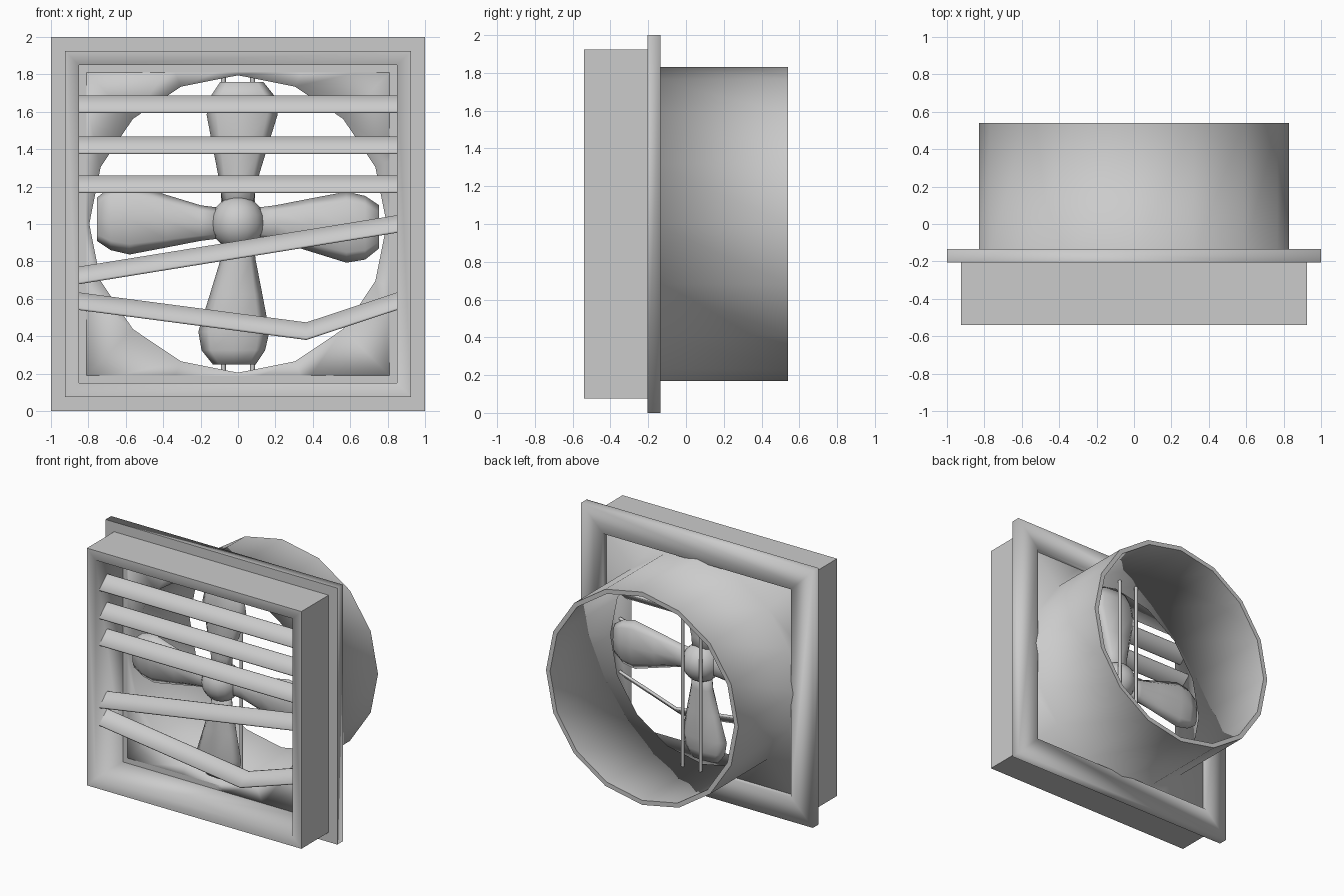
import bpy, bmesh
from math import sin, cos, pi
from mathutils import Matrix, Vector

if "Cube" in bpy.data.objects:
    bpy.data.objects.remove(bpy.data.objects["Cube"])

CZ = 1.0  # height of the fan axis


def make(name, bm, smooth):
    """smooth: function of face index -> bool"""
    bmesh.ops.recalc_face_normals(bm, faces=bm.faces[:])
    bm.faces.index_update()
    for f in bm.faces:
        f.smooth = smooth(f.index)
    me = bpy.data.meshes.new(name)
    bm.to_mesh(me)
    bm.free()
    ob = bpy.data.objects.new(name, me)
    bpy.context.collection.objects.link(ob)
    return ob


def loft(bm, loops, ring=False, caps=False):
    """Bridge equal-length loops; ring joins last to first."""
    vs = [[bm.verts.new(p) for p in lp] for lp in loops]
    n = len(loops[0])
    pairs = list(zip(vs, vs[1:] + ([vs[0]] if ring else [])))
    for a, b in pairs:
        for i in range(n):
            j = (i + 1) % n
            bm.faces.new((a[i], a[j], b[j], b[i]))
    if caps:
        bm.faces.new(vs[0])
        bm.faces.new(vs[-1])


def square(h, y):
    return [(x * h, y, CZ + z * h) for x, z in ((-1, -1), (1, -1), (1, 1), (-1, 1))]


def circle(r, y, squared=False, n=16):
    pts = []
    for i in range(n):
        c, s = cos(2 * pi * i / n), sin(2 * pi * i / n)
        k = r / max(abs(c), abs(s)) if squared else r
        pts.append((k * c, y, CZ + k * s))
    return pts


# front bezel: smooth front band and inner wall, flat outer wall
bm = bmesh.new()
loft(bm, [square(.925, -.2), square(.925, -.54), square(.85, -.54), square(.85, -.2)], ring=True)
make("front_bezel", bm, lambda i: 4 <= i < 12)

# wall flange
bm = bmesh.new()
loft(bm, [square(1, -.205), square(1, -.135), square(.81, -.135), square(.81, -.205)], ring=True)
make("wall_flange", bm, lambda i: i < 12)

# back plate flowing into the 16-sided duct
bm = bmesh.new()
loft(bm, [circle(.86, -.205, True), circle(.795, -.205), circle(.795, .54),
          circle(.83, .54), circle(.83, -.175), circle(.86, -.175, True)], ring=True)
make("back_plate_and_duct", bm, lambda i: not 32 <= i < 48)

# louvre slats: tilted thin boards following (x, z) paths
PATHS = [
    [(-.85, 1.64), (.85, 1.64)],
    [(-.85, 1.42), (.85, 1.42)],
    [(-.85, 1.212), (.85, 1.212)],
    [(-.85, .725), (.85, 1.0)],
    [(-.85, .587), (.365, .427), (.85, .587)],
]
PROFILE = [(-.49, -.047), (-.475, -.047), (-.385, .035), (-.39, .047), (-.405, .047), (-.495, -.035)]
for k, path in enumerate(PATHS):
    bm = bmesh.new()
    loft(bm, [[(x, y, z + dz) for y, dz in PROFILE] for x, z in path], caps=True)
    make(f"louvre_slat_{k + 1}", bm, lambda i, n=6 * (len(path) - 1): i < n)

# fan hub
HUB = Vector((0, -.2, CZ + .005))
bm = bmesh.new()
bmesh.ops.create_uvsphere(bm, u_segments=16, v_segments=10, radius=.145,
                          matrix=Matrix.Translation(HUB))
make("fan_hub", bm, lambda i: True)

# four fan blades: radius, sideways offset, half width, half thickness
SECTIONS = [(.08, 0, .08, .055), (.2, 0, .095, .055), (.38, .01, .14, .06),
            (.58, .022, .19, .06), (.68, .025, .17, .05), (.755, .02, .115, .025)]
for k in range(4):
    bm = bmesh.new()
    loft(bm, [[(cx + w * cos(a * pi / 4), t * sin(a * pi / 4), r) for a in range(8)]
              for r, cx, w, t in SECTIONS], caps=True)
    bmesh.ops.transform(bm, verts=bm.verts[:],
                        matrix=Matrix.Translation(HUB) @ Matrix.Rotation(k * pi / 2, 4, 'Y'))
    make(f"fan_blade_{k + 1}", bm, lambda i: True)

# two vertical support rods behind the hub
for side, x in (("left", -.078), ("right", .078)):
    bm = bmesh.new()
    bmesh.ops.create_cone(bm, cap_ends=True, segments=8, radius1=.013, radius2=.013, depth=1.6,
                          matrix=Matrix.Translation((x, -.07, CZ)))
    ob = make(f"support_rod_{side}", bm, lambda i: False)
    for p in ob.data.polygons:
        p.use_smooth = len(p.vertices) == 4
